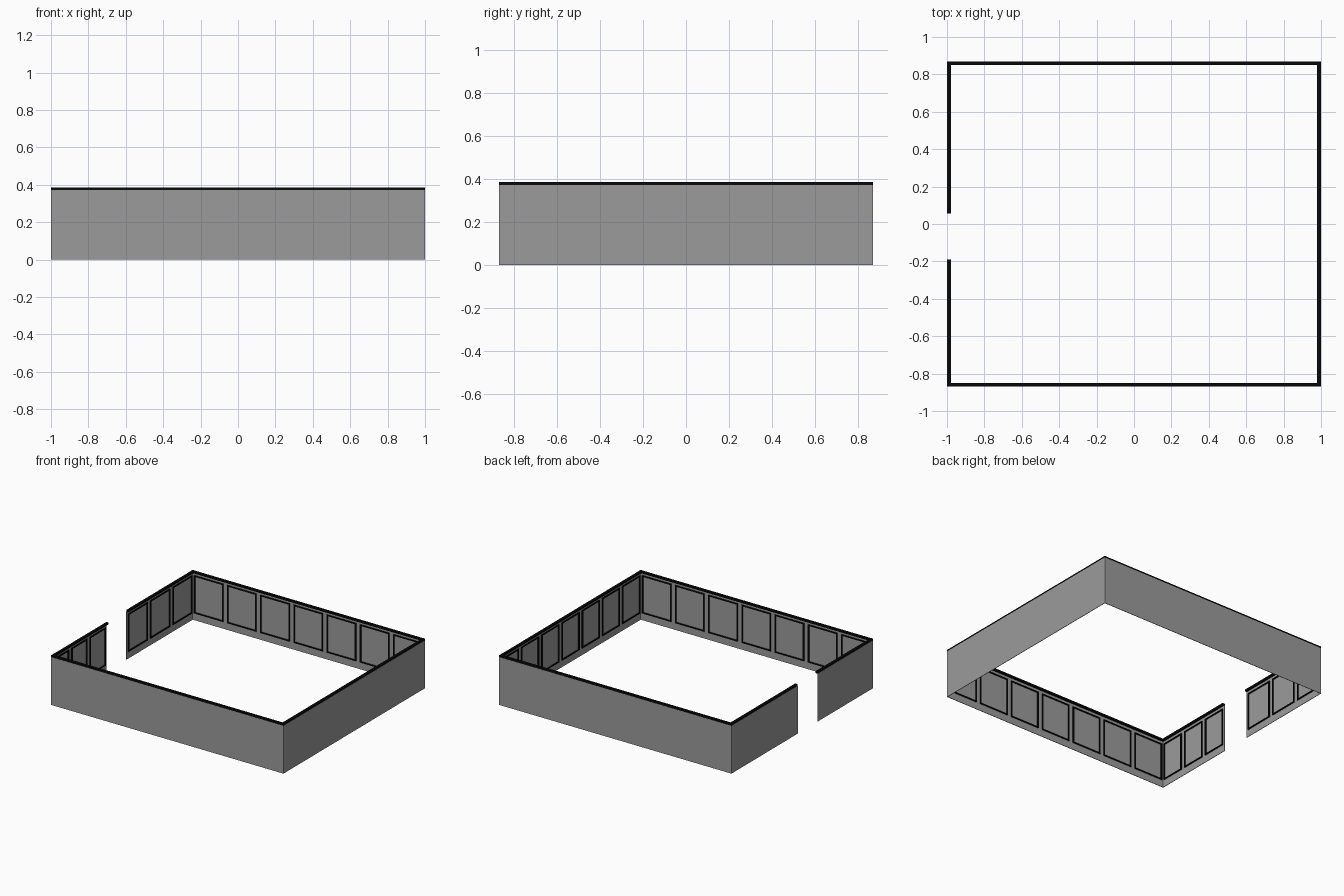
import bpy
import bmesh
from mathutils import Matrix, Vector

cube = bpy.data.objects.get("Cube")
if cube:
    bpy.data.objects.remove(cube)

HX, HY = 1.0, 0.87          # outer half sizes
WALL_TOP, TOP = 0.372, 0.385
WALL = 0.004                # wall sheet thickness
CAP = 0.021                 # cap rail width
BAR, DEPTH = 0.009, 0.007   # panel frame bar width and relief
LOW, HIGH = 0.055, 0.35     # panel frame heights
GAP = 0.034                 # space between neighbouring frames


def material(name, value):
    mat = bpy.data.materials.new(name)
    mat.use_nodes = True
    colour = (value, value, value, 1)
    mat.diffuse_color = colour
    mat.node_tree.nodes["Principled BSDF"].inputs["Base Color"].default_value = colour
    return mat


grey = material("wall grey", 0.33)
black = material("trim black", 0.003)


def box(bm, low, high):
    low, high = Vector(low), Vector(high)
    size = high - low
    place = Matrix.Translation((low + high) / 2) @ Matrix.Diagonal((*size, 1))
    bmesh.ops.create_cube(bm, size=1, matrix=place)


def make_object(name, bm, mat, matrix):
    mesh = bpy.data.meshes.new(name)
    bm.to_mesh(mesh)
    bm.free()
    mesh.materials.append(mat)
    obj = bpy.data.objects.new(name, mesh)
    obj.matrix_world = matrix
    bpy.context.collection.objects.link(obj)


def wall_run(name, start, end, panels):
    """Wall from start to end: local x runs along it, local y points inward."""
    start, end = Vector((*start, 0)), Vector((*end, 0))
    length = (end - start).length
    along = (end - start).normalized()
    inward = Vector((0, 0, 1)).cross(along)
    matrix = Matrix.Translation(start) @ Matrix((along, inward, (0, 0, 1))).transposed().to_4x4()

    # Plain sheet
    bm = bmesh.new()
    box(bm, (0, 0, 0), (length, WALL, WALL_TOP))
    make_object(name + "_wall", bm, grey, matrix)

    # Cap rail overhanging inward
    bm = bmesh.new()
    box(bm, (0, 0.001, WALL_TOP), (length, CAP, TOP))
    make_object(name + "_cap_rail", bm, black, matrix)

    # Row of raised rectangular frames on the inner face
    bm = bmesh.new()
    pitch = length / panels
    back, front = WALL, WALL + DEPTH
    for i in range(panels):
        a, b = i * pitch + GAP / 2, (i + 1) * pitch - GAP / 2
        for x in (a, b - BAR):
            box(bm, (x, back, LOW), (x + BAR, front, HIGH))
        for z in (LOW, HIGH - BAR):
            box(bm, (a + BAR, back, z), (b - BAR, front, z + BAR))
    make_object(name + "_panel_frames", bm, black, matrix)


# Walls run counter-clockwise; the right side is split by the entrance gap
wall_run("front", (-HX, -HY), (HX, -HY), 7)
wall_run("left", (HX, -HY), (HX, HY), 7)
wall_run("back", (HX, HY), (-HX, HY), 7)
wall_run("right_rear", (-HX, HY), (-HX, 0.055), 3)
wall_run("right_front", (-HX, -0.19), (-HX, -HY), 3)
